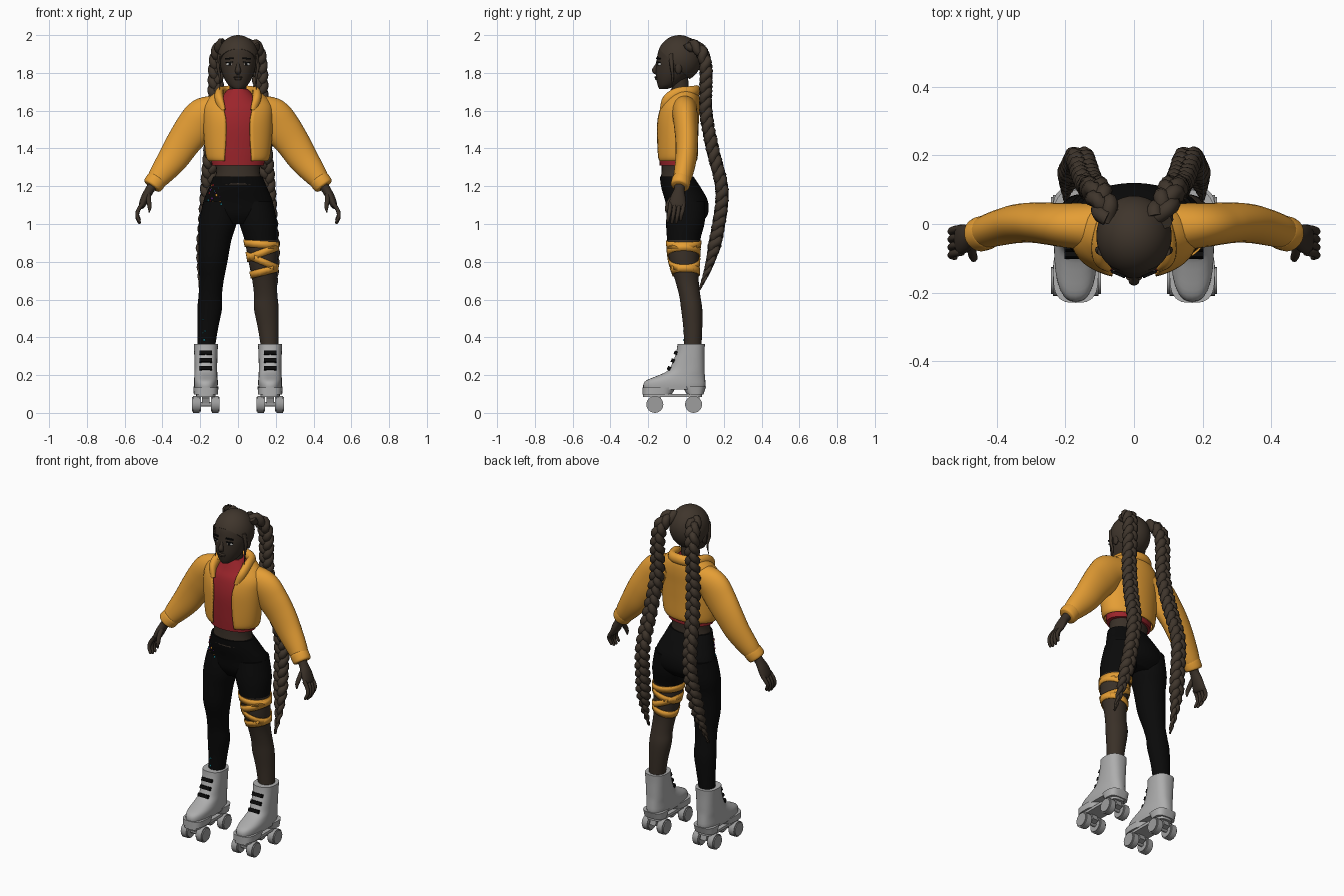
import bpy, bmesh, math, random
from mathutils import Vector, Matrix, Euler

if "Cube" in bpy.data.objects:
    bpy.data.objects.remove(bpy.data.objects["Cube"])

random.seed(4)
def material(name, r, g, b):
    m = bpy.data.materials.new(name)
    m.diffuse_color = (r, g, b, 1)
    m.use_nodes = True
    m.node_tree.nodes["Principled BSDF"].inputs["Base Color"].default_value = m.diffuse_color
    return m
SKIN = material("dark skin", .042, .030, .021)
HAIR = material("brown hair", .050, .036, .025)
YELLOW = material("warm yellow", .78, .34, .035)
RED = material("deep red", .33, .018, .024)
BLACK = material("black", .003, .003, .003)
GREY = material("boot grey", .42, .42, .42)
WHEEL = material("wheel grey", .34, .34, .34)
WHITE = material("eye white", .7, .7, .68)
PURPLE = material("purple", .18, .03, .3)
CYAN = material("cyan", .02, .4, .5)

# ---------- helpers ----------
def finish(name, bm, mat, angle=50):
    bmesh.ops.recalc_face_normals(bm, faces=bm.faces[:])
    me = bpy.data.meshes.new(name)
    bm.to_mesh(me)
    bm.free()
    me.materials.append(mat)
    for p in me.polygons:
        p.use_smooth = True
    me.set_sharp_from_angle(angle=math.radians(angle))
    ob = bpy.data.objects.new(name, me)
    bpy.context.collection.objects.link(ob)
    return ob

def spline(pts, k):
    out = []
    for i in range(len(pts) - 1):
        quad = (pts[max(i - 1, 0)], pts[i], pts[i + 1], pts[min(i + 2, len(pts) - 1)])
        for j in range(k):
            t = j / k
            out.append([.5 * (2 * b + (c - a) * t + (2 * a - 5 * b + 4 * c - d) * t * t
                              + (3 * b - a - 3 * c + d) * t ** 3) for a, b, c, d in zip(*quad)])
    return out + [list(pts[-1])]

def skin_rows(name, rows, mat, closed=True, caps=True):
    bm = bmesh.new()
    vs = [[bm.verts.new(p) for p in r] for r in rows]
    n = len(vs[0])
    for a, b in zip(vs, vs[1:]):
        for j in range(n if closed else n - 1):
            bm.faces.new((a[j], a[(j + 1) % n], b[(j + 1) % n], b[j]))
    if caps:
        bm.faces.new(vs[0])
        bm.faces.new(vs[-1])
    return finish(name, bm, mat)

def sweep(name, pts, mat, n=24, k=5, ref=(0, 1, 0), flat=False, e=2):
    """points are x, y, z, radius1, radius2 and optionally the half width of a front opening"""
    path, rows, ref = spline(pts, k), [], Vector(ref)
    gap = len(pts[0]) > 5
    for i, r in enumerate(path):
        u, v = Vector((1, 0, 0)), Vector((0, 1, 0))
        if not flat:
            t = (Vector(path[min(i + 1, len(path) - 1)][:3]) - Vector(path[max(i - 1, 0)][:3])).normalized()
            v = (ref - t * ref.dot(t)).normalized()
            u = v.cross(t)
        a0 = math.asin(r[5] / r[3]) if gap else 0
        row = []
        for j in range(n):
            a = -math.pi / 2 + a0 + (2 * math.pi - 2 * a0) * j / (n - 1 if gap else n)
            c, s = math.cos(a), math.sin(a)
            row.append(Vector(r[:3]) + u * max(r[3], .001) * math.copysign(abs(c) ** (2 / e), c)
                       + v * max(r[4], .001) * math.copysign(abs(s) ** (2 / e), s))
        rows.append(row)
    return skin_rows(name, rows, mat, not gap, not gap)

def ball(name, loc, rad, mat, rot=(0, 0, 0), seg=16):
    bm = bmesh.new()
    bmesh.ops.create_uvsphere(bm, u_segments=seg, v_segments=seg // 2, radius=1,
                              matrix=Matrix.LocRotScale(Vector(loc), Euler(rot), Vector(rad)))
    return finish(name, bm, mat)

def box(name, loc, size, mat, rot=(0, 0, 0)):
    bm = bmesh.new()
    bmesh.ops.create_cube(bm, size=1, matrix=Matrix.LocRotScale(Vector(loc), Euler(rot), Vector(size)))
    return finish(name, bm, mat, 30)

def cylinder_x(name, loc, r, depth, mat, bevel=0):
    bm = bmesh.new()
    bmesh.ops.create_cone(bm, cap_ends=True, segments=24, radius1=r, radius2=r, depth=depth,
                          matrix=Matrix.Translation(loc) @ Matrix.Rotation(math.pi / 2, 4, 'Y'))
    if bevel:
        rim = [ed for ed in bm.edges if abs(ed.verts[0].co.x - ed.verts[1].co.x) < 1e-5]
        bmesh.ops.bevel(bm, geom=rim, offset=bevel, segments=2, affect='EDGES')
    return finish(name, bm, mat, 40)

# ---------- head and hair ----------
sweep("head", [(0, -.12, 1.715, .022, .022), (0, -.098, 1.735, .05, .052), (0, -.075, 1.775, .075, .083),
               (0, -.06, 1.82, .09, .099), (0, -.052, 1.87, .097, .103), (0, -.045, 1.93, .09, .095),
               (0, -.04, 1.975, .05, .05)], SKIN, n=32, flat=True)
sweep("neck", [(0, -.02, 1.62, .052, .05), (0, -.028, 1.7, .045, .044), (0, -.035, 1.78, .046, .046)], SKIN)
bm = bmesh.new()
bmesh.ops.create_uvsphere(bm, u_segments=40, v_segments=24, radius=1,
                          matrix=Matrix.LocRotScale(Vector((0, -.035, 1.877)), None, Vector((.11, .118, .123))))
bmesh.ops.bisect_plane(bm, geom=bm.verts[:] + bm.edges[:] + bm.faces[:], plane_co=(0, -.145, 1.93),
                       plane_no=(0, 1, 1), clear_inner=True)
bmesh.ops.holes_fill(bm, edges=[ed for ed in bm.edges if ed.is_boundary])
finish("hair_cap", bm, HAIR)
sweep("nose", [(0, -.143, 1.86, .009, .01), (0, -.155, 1.835, .010, .012), (0, -.166, 1.812, .016, .014),
               (0, -.155, 1.797, .012, .008)], SKIN, n=12)
ball("upper_lip", (0, -.156, 1.777, ), (.024, .011, .006), HAIR)
ball("lower_lip", (0, -.154, 1.768), (.020, .011, .007), HAIR)
for s in (-1, 1):
    ball("eye", (s * .045, -.141, 1.846), (.019, .008, .009), WHITE, (0, 0, s * .4))
    ball("iris", (s * .044, -.147, 1.847), (.008, .004, .009), BLACK, (0, 0, s * .4))
    box("eyelash", (s * .046, -.147, 1.856), (.04, .007, .005), BLACK, (0, s * .1, s * .4))
    box("eyebrow", (s * .046, -.146, 1.876), (.044, .008, .008), BLACK, (0, s * .1, s * .4))
    ball("ear", (s * .097, -.04, 1.825), (.012, .019, .032), SKIN)
    sweep("loose_strand", [(s * .095, -.08, 1.90, .012, .014), (s * .105, -.075, 1.83, .009, .010),
                           (s * .095, -.07, 1.77, .006, .006), (s * .098, -.08, 1.71, .001, .001)], HAIR, n=8)
    # three strand braid hanging behind the body
    core = spline([(s * .07, .015, 1.95), (s * .098, .075, 1.92), (s * .115, .105, 1.83), (s * .122, .105, 1.6),
                   (s * .14, .14, 1.4), (s * .158, .19, 1.18), (s * .172, .168, .97), (s * .192, .122, .78),
                   (s * .2, .07, .65)], 40)
    core = [Vector(p) for p in core]
    run = [0]
    for a, b in zip(core, core[1:]):
        run.append(run[-1] + (b - a).length)
    for strand in range(3):
        pts, want = [], 0
        for i, p in enumerate(core):
            if run[i] < want:
                continue
            want = run[i] + .010
            f = run[i] / run[-1]
            w = 1 if f < .82 else 1 - .85 * (f - .82) / .18
            t = (core[min(i + 1, len(core) - 1)] - core[max(i - 1, 0)]).normalized()
            side = (Vector((1, 0, 0)) - t * t.x).normalized()
            ph = run[i] / .16 * 2 * math.pi + strand * 2 * math.pi / 3
            q = p + (side * .021 * math.cos(ph) + t.cross(side) * .014 * math.sin(2 * ph)) * w
            pts.append((*q, .023 * w, .023 * w))
        sweep("braid_strand", pts, HAIR, n=8, k=1, ref=(1, 0, 0))

# ---------- torso ----------
sweep("waist", [(0, -.045, 1.35, .125, .083), (0, -.048, 1.28, .116, .082), (0, -.05, 1.21, .128, .085)], SKIN, flat=True)
sweep("shirt", [(0, -.047, 1.31, .138, .092), (0, -.048, 1.4, .15, .096), (0, -.048, 1.52, .158, .098),
                (0, -.042, 1.61, .145, .088), (0, -.032, 1.66, .10, .072), (0, -.028, 1.715, .052, .05)],
      RED, n=32, flat=True)
jacket = sweep("jacket_body", [(0, -.048, 1.335, .152, .100, .07), (0, -.048, 1.36, .165, .106, .07),
                               (0, -.048, 1.45, .175, .108, .064), (0, -.045, 1.55, .18, .109, .064),
                               (0, -.035, 1.62, .178, .103, .078), (0, -.022, 1.67, .145, .088, .085),
                               (0, -.015, 1.705, .10, .072, .075)], YELLOW, n=48, flat=True)
mod = jacket.modifiers.new("cloth thickness", 'SOLIDIFY')
mod.thickness, mod.offset = .009, 0
collar = [(.08, -.125, 1.60, .012, .018), (.098, -.1, 1.655, .022, .028), (.098, -.045, 1.69, .024, .032),
          (.07, .03, 1.70, .024, .03)]
sweep("collar", [(-x, *r) for x, *r in collar] + [(0, .055, 1.705, .024, .03)] + collar[::-1], YELLOW, n=16, ref=(0, 0, 1))

# ---------- arms and hands ----------
for s in (-1, 1):
    def arm(name, pts, mat, n=20):
        return sweep(name, [(s * x, *r) for x, *r in pts], mat, n=n)
    arm("sleeve", [(.10, -.01, 1.61, .075, .07), (.18, -.005, 1.572, .098, .066), (.235, 0, 1.505, .099, .062),
                   (.29, .004, 1.43, .09, .059), (.345, 0, 1.345, .08, .056), (.41, -.016, 1.26, .062, .05),
                   (.447, -.03, 1.212, .046, .044)], YELLOW, 28)
    arm("cuff", [(.424, -.022, 1.242, .046, .044), (.430, -.024, 1.234, .054, .050), (.452, -.031, 1.206, .053, .050),
                 (.458, -.033, 1.198, .044, .042)], YELLOW)
    arm("palm", [(.44, -.03, 1.22, .028, .028), (.468, -.036, 1.18, .024, .028), (.490, -.042, 1.14, .023, .040),
                 (.508, -.046, 1.10, .018, .044), (.513, -.048, 1.085, .010, .036)], SKIN)
    for i in range(4):
        y, d = -.082 + i * .023, (.0, .008, .006, -.008)[i]
        arm("finger", [(.503, y, 1.11, .012, .011), (.527, y - .004, 1.075, .011, .011),
                       (.534, y - .01, 1.045 - d, .010, .010), (.522, y - .015, 1.015 - d, .008, .008),
                       (.518, y - .016, 1.008 - d, .002, .002)], SKIN, 10)
    arm("thumb", [(.475, -.055, 1.16, .014, .014), (.472, -.086, 1.12, .013, .013), (.468, -.1, 1.09, .011, .011),
                  (.470, -.106, 1.062, .003, .003)], SKIN, 10)

# ---------- hips and legs ----------
sweep("trouser_hips", [(0, -.05, 1.252, .13, .089), (0, -.025, 1.19, .155, .105), (0, .003, 1.12, .183, .113),
                       (0, .01, 1.05, .185, .105), (0, .005, 1.0, .14, .07)], BLACK, n=36, flat=True)
LEG = [(.095, .003, 1.12, .088, .1), (.107, -.003, 1.01, .1, .102), (.122, -.012, .915, .087, .088),
       (.133, -.01, .8, .077, .078), (.14, .005, .7, .064, .062), (.147, .02, .62, .062, .056),
       (.15, .03, .55, .065, .056), (.16, .036, .45, .055, .05), (.168, .036, .34, .045, .045)]
for s in (-1, 1):
    leg = sweep("leg", [(s * x, *r) for x, *r in LEG], BLACK, n=28, flat=True)
    if s > 0:                                   # this trouser leg is cut short
        leg.data.materials.append(SKIN)
        for p in leg.data.polygons:
            p.material_index = int(p.center.z < .915)
FINE = spline(LEG, 10)
def leg_at(z, a, out):
    c = min(FINE, key=lambda r: abs(r[2] - z))
    return Vector((c[0] + (c[3] + out) * math.cos(a), c[1] + (c[4] + out) * math.sin(a), z))
for zc, tilt in ((.892, -.006), (.848, .03), (.800, -.034), (.748, .018)):
    band = skin_rows("thigh_wrap", [[leg_at(zc + tilt * math.cos(2 * math.pi * j / 40) + h, 2 * math.pi * j / 40, .004)
                                     for j in range(40)] for h in (-.019, .019)], YELLOW, caps=False)
    mod = band.modifiers.new("strap thickness", 'SOLIDIFY')
    mod.thickness, mod.offset = .006, 0
# paint specks on the long trouser leg
for i in range(22):
    z = random.uniform(1.06, 1.13) if i < 18 else random.uniform(.38, .5)
    p = leg_at(z, random.uniform(-1.5, -.2), .001)
    if i < 18:                                  # follow the hip surface
        z, a = random.uniform(1.1, 1.21), random.uniform(-1.1, -.3)
        f = (1.21 - z) / .11
        p = Vector(((.149 + .036 * f) * math.cos(a), -.03 + .033 * f + (.1 + .014 * f) * math.sin(a), z))
    r = random.uniform(.003, .007)
    ball("paint_speck", (-p.x, p.y, p.z), (r, r, r), (PURPLE, CYAN, YELLOW, RED)[i % 4] if i < 18 else CYAN, seg=8)

# ---------- roller skates ----------
for s in (-1, 1):
    X = s * .17
    def slab(name, rows, mat, e, k=1):          # rows: z, front y, back y, half width
        return sweep(name, [(X, (f + b) / 2, z, w, (b - f) / 2) for z, f, b, w in rows], mat, n=36, k=k, flat=True, e=e)
    slab("boot", [(.125, -.225, .10, .060), (.15, -.226, .103, .063), (.172, -.21, .102, .063), (.195, -.155, .10, .061),
                  (.222, -.098, .098, .060), (.26, -.074, .098, .060), (.32, -.052, .098, .062),
                  (.365, -.045, .10, .064)], GREY, 2.5, 3)
    slab("front_sole", [(.098, -.23, -.075, .064), (.135, -.23, -.055, .066)], GREY, 3)
    slab("heel", [(.098, .005, .092, .062), (.14, -.02, .106, .066)], GREY, 3)
    slab("skate_plate", [(.084, -.228, .085, .052), (.100, -.228, .085, .052)], GREY, 4)
    for z, y in ((.318, -.054), (.277, -.070), (.236, -.090)):
        box("lace", (X, y, z), (.066, .018, .02), BLACK, (-.4, 0, 0))
    for y in (-.165, .04):
        cylinder_x("axle", (X, y, .045), .012, .12, WHEEL)
        box("truck", (X, y + .01, .066), (.04, .05, .045), WHEEL, (.3, 0, 0))
        for d in (-.05, .05):
            cylinder_x("wheel", (X + d, y, .045), .045, .046, WHEEL, .006)
